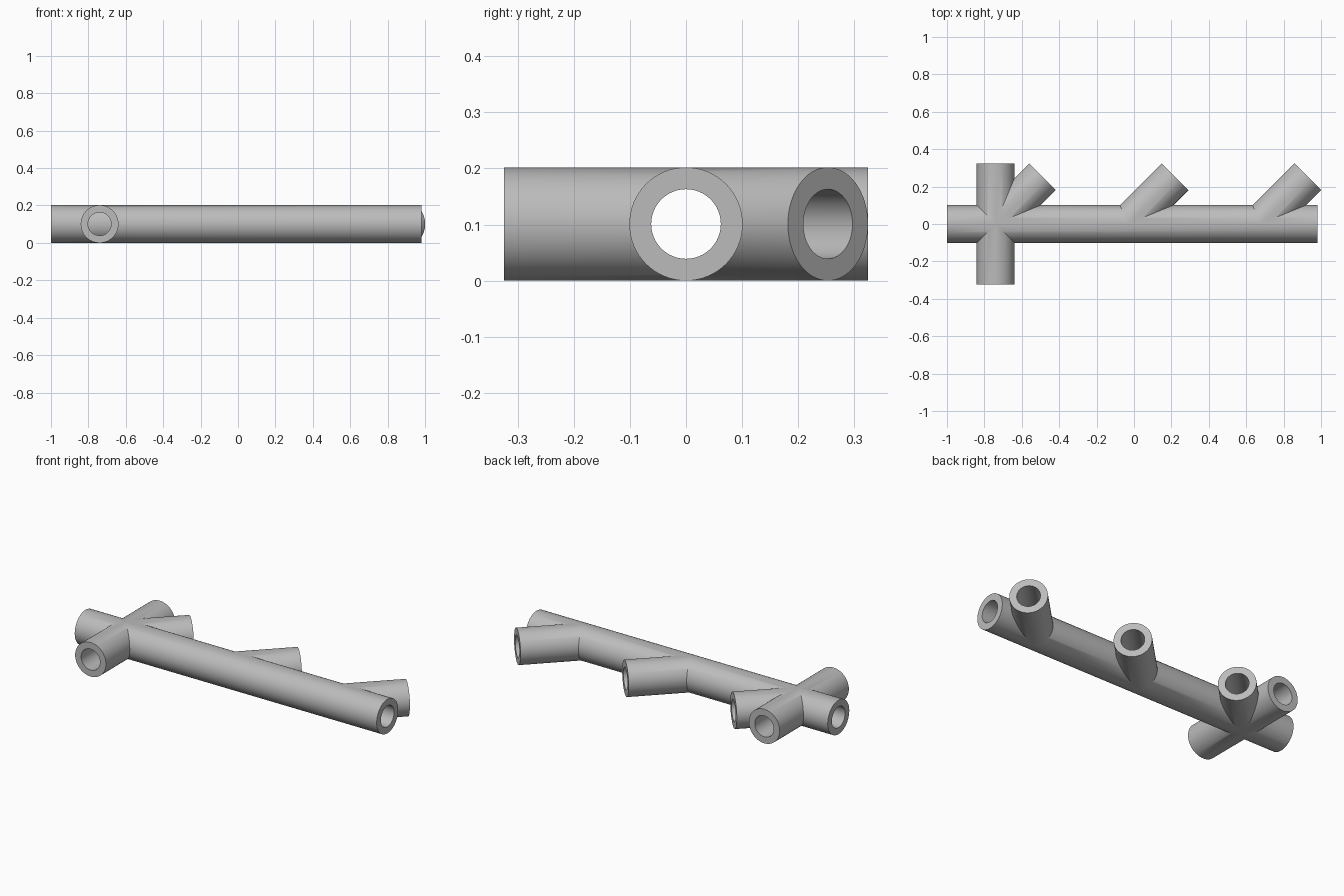
import bpy
import math
from mathutils import Vector

if "Cube" in bpy.data.objects:
    bpy.data.objects.remove(bpy.data.objects["Cube"], do_unlink=True)

R, BORE, Z = 0.101, 0.062, 0.101
CROSS_X = -0.74
BRANCH_X = (-0.742, -0.033, 0.676)
REACH = 0.253

grey = bpy.data.materials.new("pipe grey")
grey.use_nodes = True
grey.diffuse_color = (0.5, 0.5, 0.5, 1)
grey.node_tree.nodes["Principled BSDF"].inputs["Base Color"].default_value = (0.5, 0.5, 0.5, 1)


def rod(name, start, end, radius, sides=64):
    """Solid cylinder between two points in the plan at pipe height."""
    a, b = Vector((*start, Z)), Vector((*end, Z))
    d = b - a
    bpy.ops.mesh.primitive_cylinder_add(
        vertices=sides, radius=radius, depth=d.length, location=(a + b) / 2,
        rotation=(0, math.pi / 2, math.atan2(d.y, d.x)))
    ob = bpy.context.object
    ob.name = name
    ob.data.materials.append(grey)
    return ob


def combine(target, other, operation):
    mod = target.modifiers.new("combine", "BOOLEAN")
    mod.operation = operation
    mod.solver = "EXACT"
    mod.object = other
    bpy.context.view_layer.objects.active = target
    bpy.ops.object.modifier_apply(modifier=mod.name)
    bpy.data.objects.remove(other, do_unlink=True)


# Cross pipe and slanted branches as solids
pipe = rod("branched_pipe", (CROSS_X, -0.324), (CROSS_X, 0.324), R)
for x in BRANCH_X:
    combine(pipe, rod("branch", (x, 0), (x + REACH, REACH), R), "UNION")

# Bores of the cross pipe and branches
combine(pipe, rod("cross_bore", (CROSS_X, -0.5), (CROSS_X, 0.5), BORE), "DIFFERENCE")
for x in BRANCH_X:
    combine(pipe, rod("branch_bore", (x, 0), (x + 0.4, 0.4), BORE), "DIFFERENCE")

# Main pipe closes the inner ends, then gets its own through bore
combine(pipe, rod("main_pipe", (-1, 0), (0.98, 0), R), "UNION")
combine(pipe, rod("main_bore", (-1.2, 0), (1.2, 0), BORE), "DIFFERENCE")

bpy.ops.object.select_all(action="DESELECT")
pipe.select_set(True)
bpy.context.view_layer.objects.active = pipe
bpy.ops.object.shade_smooth_by_angle(angle=math.radians(30))
